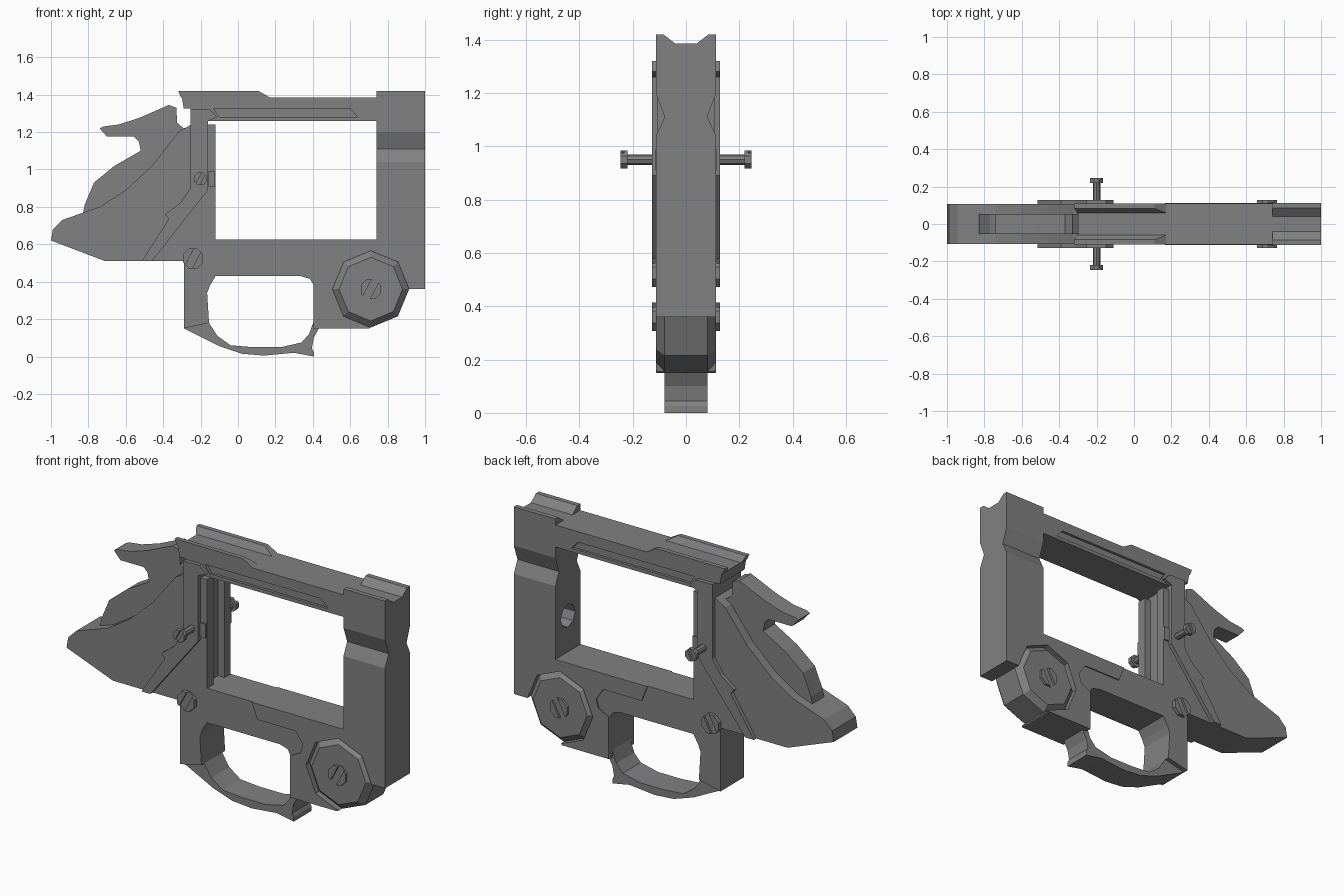
import bpy, bmesh, math
from mathutils import Matrix

cube = bpy.data.objects.get("Cube")
if cube:
    bpy.data.objects.remove(cube)

steel = bpy.data.materials.new("gunmetal_grey")
steel.use_nodes = True
GREY = (0.22, 0.22, 0.225, 1)
steel.diffuse_color = GREY
steel.node_tree.nodes["Principled BSDF"].inputs["Base Color"].default_value = GREY


def finish(name, bm):
    bmesh.ops.recalc_face_normals(bm, faces=bm.faces)
    mesh = bpy.data.meshes.new(name)
    bm.to_mesh(mesh)
    bm.free()
    mesh.materials.append(steel)
    obj = bpy.data.objects.new(name, mesh)
    bpy.context.collection.objects.link(obj)
    return obj


def prism(name, outline, a, b, axis="y"):
    """Extrude an outline from a to b; (x, z) along y or (y, z) along x."""
    bm = bmesh.new()
    place = (lambda p, d: (p[0], d, p[1])) if axis == "y" else (lambda p, d: (d, p[0], p[1]))
    low = [bm.verts.new(place(p, a)) for p in outline]
    high = [bm.verts.new(place(p, b)) for p in outline]
    bm.faces.new(low)
    bm.faces.new(high)
    for i in range(len(low)):
        j = (i + 1) % len(low)
        bm.faces.new((low[i], low[j], high[j], high[i]))
    return finish(name, bm)


def slab(name, outline, half):
    return prism(name, outline, -half, half)


def pair(name, outline, inner, outer):
    """The same plate on both sides of the frame."""
    return [prism("left_" + name, outline, inner, outer),
            prism("right_" + name, outline, -outer, -inner)]


def box(x0, x1, z0, z1):
    return [(x0, z0), (x1, z0), (x1, z1), (x0, z1)]


def ring(x, z, r, n=8, turn=0):
    return [(x + r * math.cos(turn + i * math.tau / n),
             z + r * math.sin(turn + i * math.tau / n)) for i in range(n)]


def carve(obj, cutters):
    """Subtract cutters, then discard them."""
    for c in cutters:
        mod = obj.modifiers.new("cut", "BOOLEAN")
        mod.operation, mod.solver, mod.object = "DIFFERENCE", "EXACT", c
    bpy.context.view_layer.update()
    deps = bpy.context.evaluated_depsgraph_get()
    mesh = bpy.data.meshes.new_from_object(obj.evaluated_get(deps))
    obj.modifiers.clear()
    obj.data = mesh
    for c in cutters:
        bpy.data.objects.remove(c)


def slotted_heads(name, x, z, r, inner, outer, slot):
    """Screw heads on both sides, each with a tilted driver slot."""
    a = math.radians(62)
    u, v = (math.cos(a), math.sin(a)), (-math.sin(a), math.cos(a))
    bar = [(x + u[0] * s * r * 1.3 + v[0] * t * slot, z + u[1] * s * r * 1.3 + v[1] * t * slot)
           for s, t in ((-1, -1), (1, -1), (1, 1), (-1, 1))]
    for head in pair(name, ring(x, z, r, 8, math.pi / 8), inner, outer):
        carve(head, pair("slot", bar, outer - 0.012, outer + 0.05))


WIDE, BODY = 0.113, 0.106
DRUM = (0.71, 0.36)


def drum_seat():
    return pair("seat", ring(*DRUM, 0.205), 0.08, 0.3)


# Front column with waisted sides and a sighting groove in its top
half = [(WIDE, 0.36), (WIDE, 1.04), (0.08, 1.11), (WIDE, 1.2), (WIDE, 1.42),
        (0.085, 1.42), (0.04, 1.385)]
column = prism("front_column", half + [(-y, z) for y, z in reversed(half)], 0.74, 1.0, "x")
bore = prism("bore", ring(0, 0.83, 0.065), 0.6, 0.85, "x")
carve(column, drum_seat() + [bore])

# Top strap with raised rear rails and a recess along each side
strap = slab("top_strap", [(-0.3, 1.385), (0.74, 1.385), (0.74, 1.26), (-0.16, 1.26),
                           (-0.16, 1.325), (-0.29, 1.325)], 0.11)
recess = [(-0.13, 1.325), (0.6, 1.325), (0.64, 1.28), (-0.1, 1.28)]
carve(strap, pair("recess", recess, 0.095, 0.2))
rail = [(-0.32, 1.42), (0.11, 1.42), (0.17, 1.385), (-0.305, 1.385)]
for obj in pair("rear_rail", rail, 0.06, 0.11):
    for v in obj.data.vertices:
        if v.co.z > 1.4 and abs(v.co.y) < 0.07:
            v.co.y *= 1.4

# Rear column, its cheeks and small stop tabs
slab("rear_column", box(-0.255, -0.16, 0.5, 1.325), BODY)
pair("rear_cheek", box(-0.16, -0.12, 0.62, 1.24), 0.05, BODY)
pair("stop_tab", box(-0.157, -0.122, 0.91, 0.99), 0.1, 0.115)

# Rear tang
slab("rear_tang", [(-1, 0.62), (-0.99, 0.68), (-0.94, 0.73), (-0.74, 0.8), (-0.6, 0.89),
                   (-0.46, 1.02), (-0.35, 1.16), (-0.32, 1.2), (-0.25, 1.24),
                   (-0.25, 0.51), (-0.71, 0.51)], BODY)

# Hammer
slab("hammer", [(-0.83, 0.76), (-0.82, 0.81), (-0.77, 0.93), (-0.66, 1.02), (-0.52, 1.1),
                (-0.53, 1.15), (-0.555, 1.175), (-0.7, 1.175), (-0.74, 1.22),
                (-0.72, 1.23), (-0.64, 1.24), (-0.53, 1.275), (-0.37, 1.345),
                (-0.33, 1.33), (-0.325, 1.25), (-0.29, 1.22), (-0.25, 1.23),
                (-0.25, 0.7)], 0.053)

# Stepped diagonal side plates
pair("side_plate", [(-0.255, 1.32), (-0.15, 1.32), (-0.11, 1.28), (-0.16, 1.26),
                    (-0.16, 0.89), (-0.46, 0.51), (-0.515, 0.51), (-0.37, 0.735),
                    (-0.39, 0.76), (-0.31, 0.82), (-0.255, 0.9)], 0.1, 0.128)

# Lower frame above the trigger opening
frame = slab("lower_frame", [(-0.29, 0.63), (-0.29, 0.15), (-0.155, 0.18), (-0.165, 0.34),
                             (-0.15, 0.38), (-0.12, 0.43), (0.335, 0.43), (0.385, 0.415),
                             (0.405, 0.38), (0.405, 0.15), (0.7, 0.15), (0.75, 0.18),
                             (0.8, 0.36), (0.8, 0.625), (-0.12, 0.625)], BODY)
carve(frame, drum_seat())
for plate in pair("frame_step", [(0.165, 0.625), (0.2, 0.535), (0.44, 0.535), (0.485, 0.47),
                                 (0.47, 0.42), (0.405, 0.385), (0.405, 0.15), (0.7, 0.15),
                                 (0.74, 0.36), (0.74, 0.625)], 0.1, WIDE):
    carve(plate, drum_seat())

# Trigger guard bow
slab("trigger_guard", [(-0.29, 0.15), (-0.2, 0.105), (-0.1, 0.055), (0.02, 0.015),
                       (0.14, 0.005), (0.3, 0.02), (0.405, 0), (0.405, 0.025),
                       (0.395, 0.045), (0.405, 0.1), (0.435, 0.155), (0.405, 0.19),
                       (0.38, 0.12), (0.34, 0.075), (0.23, 0.05), (0.08, 0.05),
                       (-0.04, 0.06), (-0.11, 0.11), (-0.155, 0.18)], 0.08)

# Bevelled octagonal pivot drum
bm = bmesh.new()
loops = [[bm.verts.new((x, y, z)) for x, z in ring(*DRUM, r)]
         for y, r in ((-WIDE, 0.17), (-0.08, 0.205), (0.08, 0.205), (WIDE, 0.17))]
bm.faces.new(loops[0])
bm.faces.new(loops[-1])
for lo, hi in zip(loops, loops[1:]):
    for i in range(8):
        j = (i + 1) % 8
        bm.faces.new((lo[i], lo[j], hi[j], hi[i]))
finish("pivot_drum", bm)

# Screws and the long side pins
slotted_heads("pivot_screw", *DRUM, 0.058, 0.1, 0.128, 0.02)
slotted_heads("frame_screw", -0.24, 0.525, 0.058, 0.09, 0.128, 0.02)
slotted_heads("pin_head", -0.2, 0.95, 0.037, 0.22, 0.245, 0.01)
pair("pin_shank", ring(-0.2, 0.95, 0.02), 0.1, 0.225)
